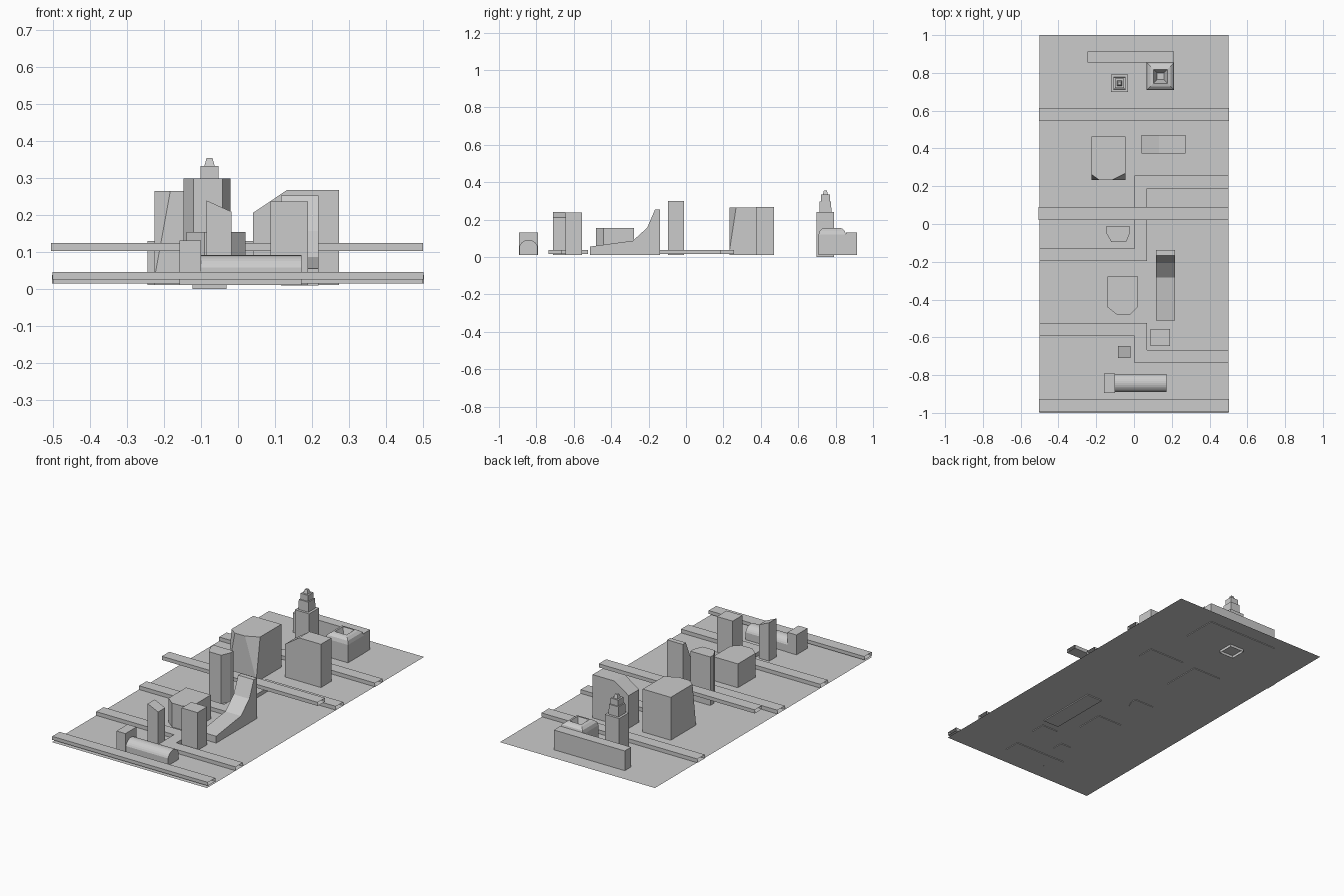
import bpy, bmesh, math

if "Cube" in bpy.data.objects:
    bpy.data.objects.remove(bpy.data.objects["Cube"])

GROUND = 0.016


def finish(name, bm):
    bmesh.ops.recalc_face_normals(bm, faces=bm.faces[:])
    me = bpy.data.meshes.new(name)
    bm.to_mesh(me)
    bm.free()
    ob = bpy.data.objects.new(name, me)
    bpy.context.collection.objects.link(ob)
    return ob


def loft(name, rings, cap_start=True, cap_end=True):
    """Skin closed rings of equal length, optionally capping both ends."""
    bm = bmesh.new()
    loops = [[bm.verts.new(p) for p in r] for r in rings]
    n = len(loops[0])
    for a, b in zip(loops, loops[1:]):
        for i in range(n):
            j = (i + 1) % n
            bm.faces.new((a[i], a[j], b[j], b[i]))
    if cap_start:
        bm.faces.new(loops[0][::-1])
    if cap_end:
        bm.faces.new(loops[-1])
    return finish(name, bm)


def prism(name, outline, z0, z1):
    return loft(name, [[(x, y, z) for x, y in outline] for z in (z0, z1)])


def box(name, x0, x1, y0, y1, z0, z1):
    return prism(name, [(x0, y0), (x1, y0), (x1, y1), (x0, y1)], z0, z1)


def prism_x(name, profile, x0, x1):
    return loft(name, [[(x, y, z) for y, z in profile] for x in (x0, x1)])


def prism_y(name, profile, y0, y1):
    return loft(name, [[(x, y, z) for x, z in profile] for y in (y0, y1)])


def square_stack(name, cx, cy, levels, bottom):
    rings = [[(cx + sx * h, cy + sy * h, z)
              for sx, sy in ((-1, -1), (1, -1), (1, 1), (-1, 1))]
             for h, z in levels]
    return loft(name, rings, cap_start=bottom)


def road(name, path, z0, z1, half=0.034):
    """Open-ended box tube along a path with right-angle turns."""
    normals = []
    for (ax, ay), (bx, by) in zip(path, path[1:]):
        d = math.hypot(bx - ax, by - ay)
        normals.append((-(by - ay) / d, (bx - ax) / d))
    rings = []
    for i, (x, y) in enumerate(path):
        near = normals[max(i - 1, 0):i + 1]
        nx = half * sum(n[0] for n in near)
        ny = half * sum(n[1] for n in near)
        rings.append([(x - nx, y - ny, z0), (x + nx, y + ny, z0),
                      (x + nx, y + ny, z1), (x - nx, y - ny, z1)])
    return loft(name, rings, False, False)


def hull(name, pts):
    bm = bmesh.new()
    for p in pts:
        bm.verts.new(p)
    bmesh.ops.convex_hull(bm, input=bm.verts[:])
    bmesh.ops.dissolve_limit(bm, angle_limit=0.01, verts=bm.verts[:], edges=bm.edges[:])
    return finish(name, bm)


# Ground sheet
bm = bmesh.new()
bm.faces.new([bm.verts.new((x, y, GROUND)) for x, y in
              ((-0.5, -1), (0.5, -1), (0.5, 1), (-0.5, 1))])
ground = finish("ground", bm)

# Roads: straight, elevated and bent
road("front_road", [(-0.502, -0.96), (0.502, -0.96)], 0.027, 0.047)
road("elevated_road", [(-0.506, 0.055), (0.5, 0.055)], 0.104, 0.125)
road("back_road", [(-0.503, 0.579), (0.503, 0.579)], GROUND, 0.038)
for tag, ya, yb in (("front", -0.558, -0.702), ("middle", -0.163, 0.222)):
    road(tag + "_bent_road",
         [(-0.5, ya), (0.036, ya), (0.036, yb), (0.5, yb)], GROUND, 0.038)

# Vaulted hall with end block
vault = [(-0.89, 0.012)]
for i in range(13):
    t = math.radians(20 + 140 * i / 12)
    vault.append((-0.842 - 0.051 * math.cos(t), 0.041 + 0.051 * math.sin(t)))
vault.append((-0.794, 0.012))
prism_x("vaulted_hall", vault, -0.1, 0.172)
box("hall_end_block", -0.158, -0.1, -0.894, -0.792, 0.012, 0.132)

# Front towers
prism_y("slant_roof_tower",
        [(-0.085, 0.012), (-0.018, 0.012), (-0.018, 0.21), (-0.085, 0.24)],
        -0.71, -0.645)
box("plain_tower", 0.088, 0.19, -0.645, -0.556, 0.012, 0.237)

# Buildings with clipped front corners
prism("wide_clipped_building",
      [(-0.14, -0.278), (0.02, -0.278), (0.02, -0.44), (-0.02, -0.48),
       (-0.09, -0.48), (-0.14, -0.44)], 0.012, 0.155)
prism("tall_clipped_tower",
      [(-0.148, -0.012), (-0.02, -0.012), (-0.02, -0.045), (-0.042, -0.095),
       (-0.12, -0.095), (-0.148, -0.045)], 0.012, 0.299)

# Tower that sweeps down like a ramp
prism_x("swept_tower",
        [(-0.512, 0.01), (-0.512, 0.056), (-0.284, 0.087), (-0.207, 0.157),
         (-0.166, 0.253), (-0.138, 0.253), (-0.138, 0.01)], 0.117, 0.218)

# Block with two triangular facets cut from the front corners
x0, x1, y0, y1, top = -0.226, -0.045, 0.232, 0.463, 0.266
hull("faceted_block",
     [(x, y, 0.012) for x in (x0, x1) for y in (y0, y1)]
     + [(x0, y0, 0.03), (x1, y0, 0.03)]
     + [(x, y, top) for x, y in ((x0, 0.263), (-0.183, y0), (-0.118, y0),
                                 (x1, 0.268), (x1, y1), (x0, y1))])

# Wide block with a sloping roof shoulder
prism_y("shoulder_block",
        [(0.041, 0.012), (0.273, 0.012), (0.273, 0.268), (0.132, 0.268),
         (0.041, 0.207)], 0.374, 0.47)

# Stepped spire tower
square_stack("stepped_tower", -0.077, 0.745,
             [(0.046, 0.0), (0.046, 0.24), (0.032, 0.24), (0.031, 0.298),
              (0.024, 0.298), (0.024, 0.333), (0.014, 0.333), (0.008, 0.355)],
             False)

# Building with a sunken roof and the long wing behind it
square_stack("sunken_roof_building", 0.14, 0.782,
             [(0.073, 0.012), (0.073, 0.12), (0.067, 0.14), (0.053, 0.152),
              (0.037, 0.156), (0.018, 0.11)], True)
box("long_wing", -0.245, 0.212, 0.855, 0.914, 0.012, 0.131)
